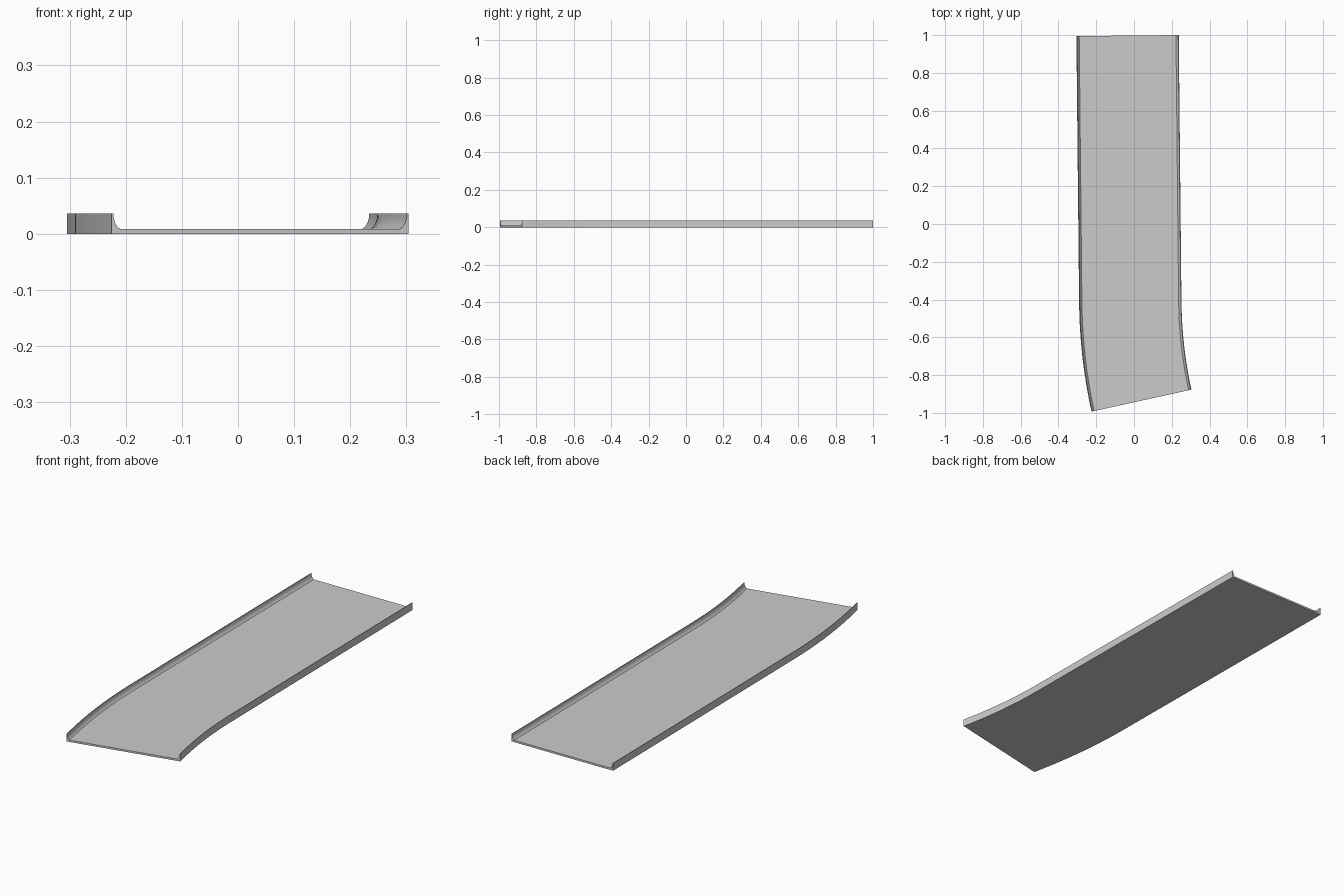
import bpy, bmesh, math

if "Cube" in bpy.data.objects:
    bpy.data.objects.remove(bpy.data.objects["Cube"])

W = 0.271            # half width
H, T = 0.036, 0.009  # kerb height, deck thickness

# Kerb half-profile: outer edge, narrow top, concave inner face down to the deck
half = [(W, 0.0), (W, H), (W - 0.003, H)]
for i in range(1, 5):
    a = math.radians(70) * i / 4
    half.append((W - 0.003 - 0.012 * (1 - math.cos(a)) / (1 - math.cos(math.radians(70))),
                 H - (H - T) * math.sin(a) / math.sin(math.radians(70))))
profile = half + [(-x, z) for x, z in reversed(half)]

# Centre line: straight run, then a gentle bend at the front
a0, a1 = math.radians(0.58), math.radians(12.4)
length = 1.412
x, y = -0.034, 0.9975
path = [(x, y, a0)]
x += length * math.sin(a0)
y -= length * math.cos(a0)
R, N = 0.525 / (a1 - a0), 10
for i in range(N + 1):
    a = a0 + (a1 - a0) * i / N
    path.append((x + R * (math.cos(a0) - math.cos(a)),
                 y - R * (math.sin(a) - math.sin(a0)), a))

# Sweep the profile along the path
bm = bmesh.new()
rings = [[bm.verts.new((px + u * math.cos(a), py + u * math.sin(a), z))
          for u, z in profile] for px, py, a in path]
n = len(profile)
for r0, r1 in zip(rings, rings[1:]):
    for j in range(n):
        k = (j + 1) % n
        bm.faces.new((r0[j], r0[k], r1[k], r1[j]))
bm.faces.new(rings[0])
bm.faces.new(rings[-1][::-1])
bmesh.ops.recalc_face_normals(bm, faces=bm.faces)
bmesh.ops.triangulate(bm, faces=[f for f in bm.faces if len(f.verts) > 4])

me = bpy.data.meshes.new("curved_track")
bm.to_mesh(me)
bm.free()
ob = bpy.data.objects.new("curved_track", me)
bpy.context.collection.objects.link(ob)
bpy.context.view_layer.objects.active = ob
ob.select_set(True)
bpy.ops.object.shade_smooth_by_angle(angle=math.radians(30))
